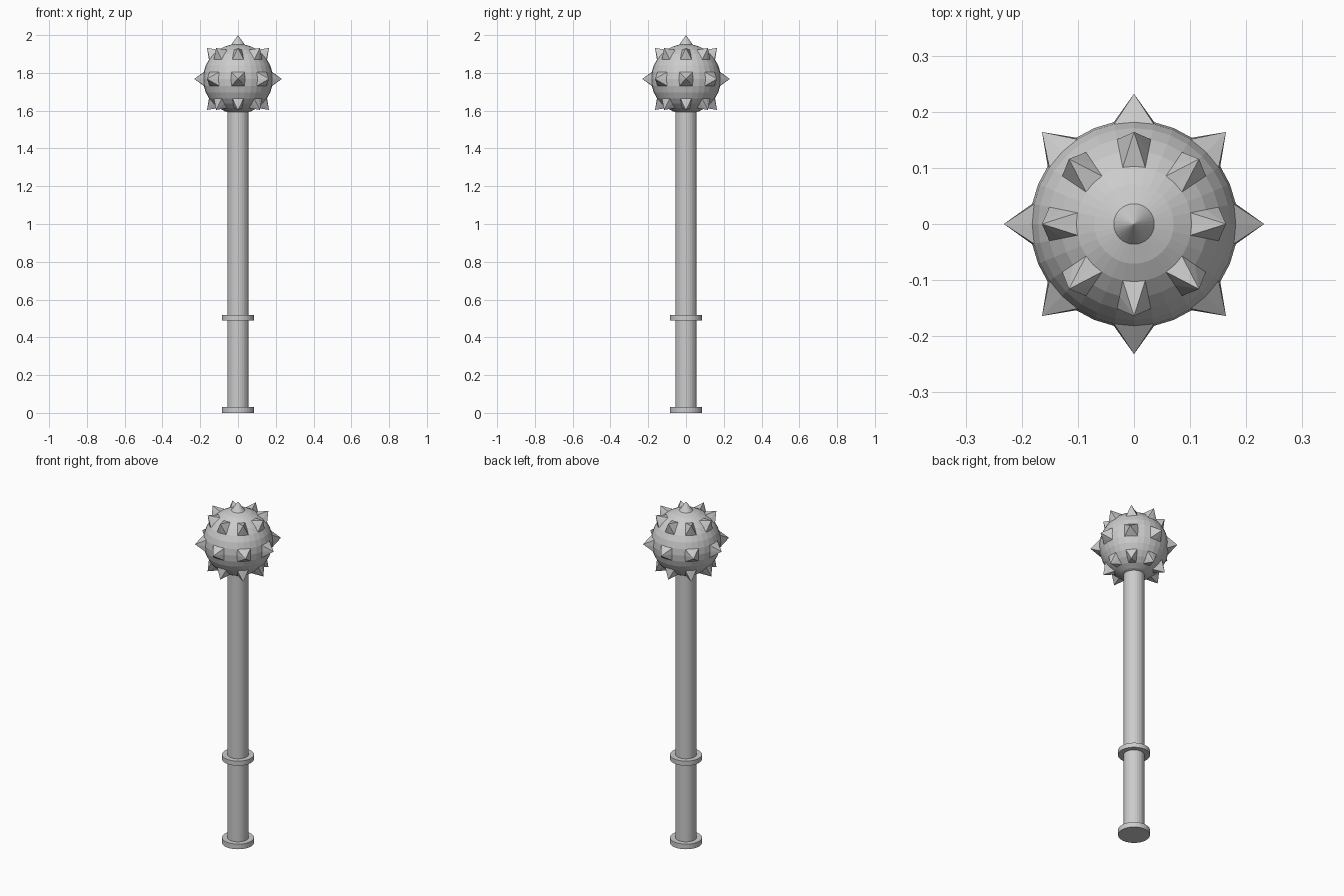
import bpy, bmesh, math
from mathutils import Vector

if "Cube" in bpy.data.objects:
    bpy.data.objects.remove(bpy.data.objects["Cube"])

SIDES = 32
R, TIP, CZ = 0.185, 0.232, 1.768


def finish(bm, name, z=0.0):
    bmesh.ops.recalc_face_normals(bm, faces=bm.faces)
    mesh = bpy.data.meshes.new(name)
    bm.to_mesh(mesh)
    bm.free()
    obj = bpy.data.objects.new(name, mesh)
    obj.location.z = z
    bpy.context.collection.objects.link(obj)
    return obj


def lathe(name, profile):
    """Revolve an (r, z) profile and cap both ends."""
    bm = bmesh.new()
    rings = [[bm.verts.new((r * math.cos(2 * math.pi * i / SIDES),
                            r * math.sin(2 * math.pi * i / SIDES), z))
              for i in range(SIDES)] for r, z in profile]
    for a, b in zip(rings, rings[1:]):
        for i in range(SIDES):
            j = (i + 1) % SIDES
            bm.faces.new((a[i], a[j], b[j], b[i]))
    bm.faces.new(rings[0][::-1])
    bm.faces.new(rings[-1])
    return finish(bm, name)


# Handle with pommel disc and grip ring
lathe("handle", [(0.085, 0), (0.085, 0.03), (0.056, 0.03), (0.056, 0.49),
                 (0.085, 0.49), (0.085, 0.517), (0.056, 0.517), (0.056, 1.61)])

# Spiked head: sphere vertices pulled outwards into pyramids
bm = bmesh.new()
bmesh.ops.create_uvsphere(bm, u_segments=SIDES, v_segments=16, radius=R)
directions = [Vector((0, 0, 1))]
for elevation in (-45, 0, 45):
    e = math.radians(elevation)
    for k in range(8):
        a = k * math.pi / 4
        directions.append(Vector((math.cos(e) * math.cos(a),
                                  math.cos(e) * math.sin(a), math.sin(e))))
tips = [min(bm.verts, key=lambda v: (v.co - d * R).length) for d in directions]
for tip in tips:
    # split the surrounding quads through the tip, then pull it out
    for face in list(tip.link_faces):
        if len(face.verts) == 4:
            vs = list(face.verts)
            bmesh.ops.connect_verts(bm, verts=[tip, vs[(vs.index(tip) + 2) % 4]])
    tip.co = tip.co.normalized() * TIP
finish(bm, "spiked_head", CZ)
